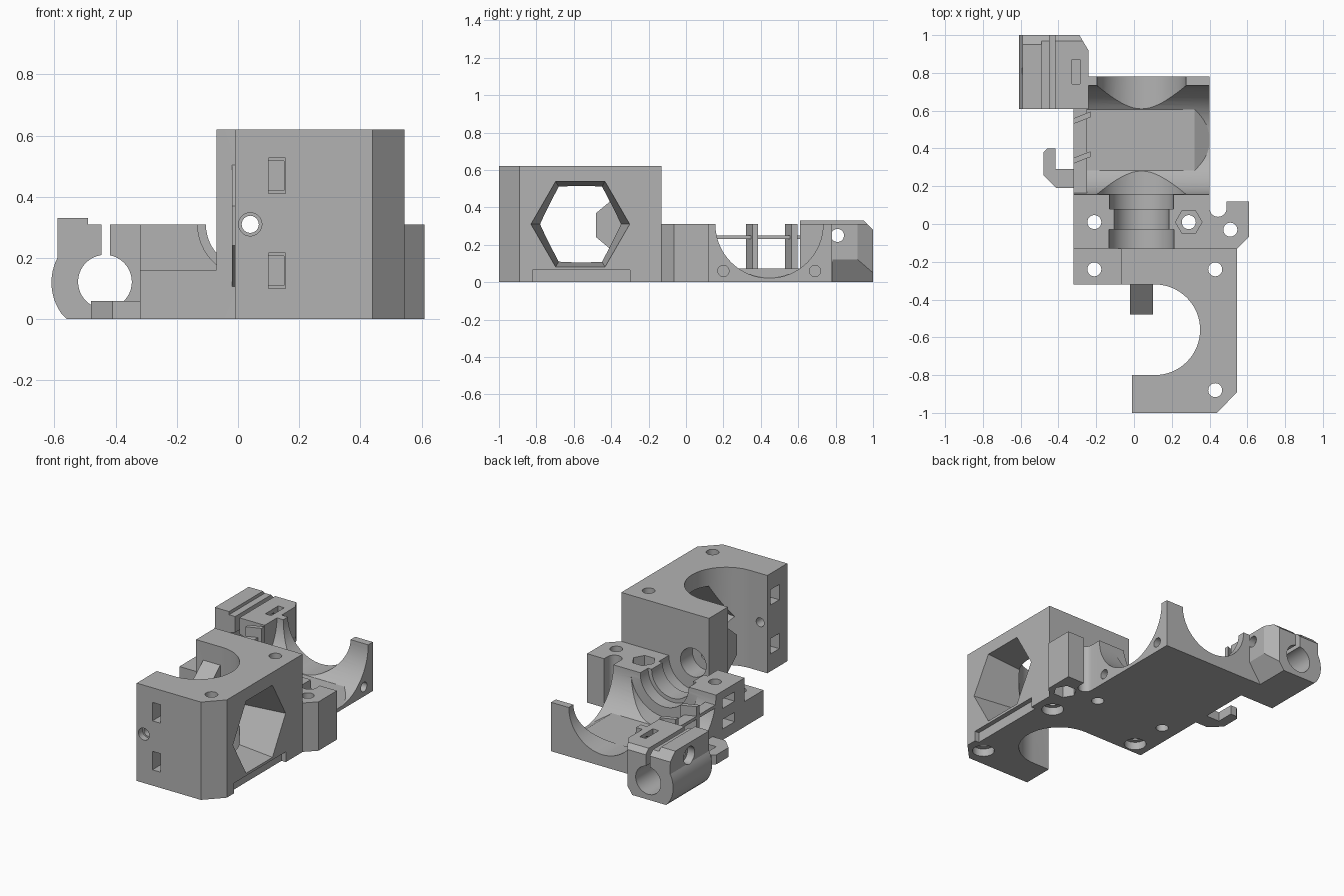
import bpy, bmesh, math

cube = bpy.data.objects.get("Cube")
if cube:
    bpy.data.objects.remove(cube, do_unlink=True)

grey = bpy.data.materials.new("plain_grey")
grey.use_nodes = True
COLOUR = (0.45, 0.45, 0.45, 1)
grey.diffuse_color = COLOUR
grey.node_tree.nodes["Principled BSDF"].inputs["Base Color"].default_value = COLOUR

PLACE = {"x": lambda u, v, w: (w, u, v),
         "y": lambda u, v, w: (u, w, v),
         "z": lambda u, v, w: (u, v, w)}


def prism(name, axis, pts, a, b, end_pts=None):
    """Loft a flat outline along an axis from a to b."""
    bm = bmesh.new()
    place = PLACE[axis]
    low = [bm.verts.new(place(u, v, a)) for u, v in pts]
    high = [bm.verts.new(place(u, v, b)) for u, v in (end_pts or pts)]
    bm.faces.new(low)
    bm.faces.new(high)
    n = len(low)
    for i in range(n):
        j = (i + 1) % n
        bm.faces.new((low[i], low[j], high[j], high[i]))
    bmesh.ops.recalc_face_normals(bm, faces=bm.faces)
    mesh = bpy.data.meshes.new(name)
    bm.to_mesh(mesh)
    bm.free()
    mesh.materials.append(grey)
    obj = bpy.data.objects.new(name, mesh)
    bpy.context.collection.objects.link(obj)
    return obj


def arc(u, v, r, start, end, steps):
    return [(u + r * math.cos(math.radians(start + (end - start) * i / steps)),
             v + r * math.sin(math.radians(start + (end - start) * i / steps)))
            for i in range(steps + 1)]


def ring(u, v, r, n=32):
    return arc(u, v, r, 0, 360, n)[:-1]


def rect(u0, u1, v0, v1):
    return [(u0, v0), (u1, v0), (u1, v1), (u0, v1)]


def cutter(axis, pts, a, b, end_pts=None):
    obj = prism("cutter", axis, pts, a, b, end_pts)
    obj.hide_render = True
    return obj


def carve(part, cutters):
    """Subtract every cutter from the part and bake the result."""
    for c in cutters:
        mod = part.modifiers.new("cut", "BOOLEAN")
        mod.operation = "DIFFERENCE"
        mod.solver = "EXACT"
        mod.object = c
    graph = bpy.context.evaluated_depsgraph_get()
    mesh = bpy.data.meshes.new_from_object(part.evaluated_get(graph))
    part.modifiers.clear()
    part.data = mesh
    for c in cutters:
        bpy.data.objects.remove(c, do_unlink=True)


def screw_hole(x, y, head=False):
    cuts = [cutter("z", ring(x, y, 0.037), -0.1, 0.7)]
    if head:
        cuts.append(cutter("z", ring(x, y, 0.065), -0.1, 0.05))
    return cuts


AX, AZ = 0.04, 0.31          # filament axis
parts = []

# Tall motor block with a round side opening
outline = [(-0.01, -1), (0.44, -1), (0.545, -0.89), (0.545, -0.13), (-0.07, -0.13),
           (-0.07, -0.32)] + arc(0.11, -0.56, 0.24, 90, -90, 32) + [(-0.01, -0.8)]
motor_block = prism("motor_block", "z", outline, 0, 0.62)
cuts = screw_hole(0.43, -0.24, True) + screw_hole(0.43, -0.88, True)
cuts += [cutter("x", ring(-0.565, AZ, 0.2, 6), 0.1, 0.56, ring(-0.565, AZ, 0.266, 6)),
         cutter("y", ring(AX, AZ, 0.028), -1.1, -0.05),
         cutter("y", ring(AX, AZ, 0.038), -1.1, -0.96),
         cutter("y", ring(AX, AZ, 0.09), -0.25, -0.05),
         cutter("x", rect(-0.82, -0.3, -0.02, 0.065), 0.515, 0.6)]
for z in (0.1, 0.41):
    cuts.append(cutter("y", rect(0.1, 0.155, z, z + 0.117), -1.1, -0.84))
    cuts.append(cutter("x", rect(-0.92, -0.83, z + 0.01, z + 0.107), -0.1, 0.15))
carve(motor_block, cuts)
parts.append(motor_block)

# Tapered filament guide inside the opening
guide = prism("filament_guide", "x", [(-0.3, 0.09), (-0.48, 0.24), (-0.48, 0.37), (-0.3, 0.52)],
              -0.02, 0.1)
carve(guide, [cutter("y", ring(AX, AZ, 0.028), -0.6, -0.2)])
parts.append(guide)

# Low step beside the motor block
step = prism("side_step", "z", rect(-0.32, -0.07, -0.32, -0.13), 0, 0.16)
carve(step, screw_hole(-0.21, -0.24, True))
parts.append(step)

# Nozzle mount with a stepped half-round seat and a side ear
outline = [(-0.32, -0.13), (0.545, -0.13), (0.61, -0.065), (0.61, 0.12), (0.49, 0.12)]
outline += arc(0.445, 0.083, 0.045, 0, -180, 14) + [(0.4, 0.14), (-0.32, 0.14)]
mount = prism("nozzle_mount", "z", outline, 0, 0.31)
cuts = [cutter("y", ring(AX, AZ, 0.172, 48), -0.2, -0.03),
        cutter("y", ring(AX, AZ, 0.145, 48), -0.1, 0.1),
        cutter("y", ring(AX, AZ, 0.17, 48), 0.08, 0.2),
        cutter("z", ring(0.29, 0.01, 0.07, 6), 0.22, 0.4),
        cutter("z", ring(0.51, -0.03, 0.07, 6), -0.1, 0.08)]
for x, y in ((-0.21, 0.01), (0.29, 0.01), (0.51, -0.03)):
    cuts += screw_hole(x, y)
for z in (0.07, 0.2):
    cuts.append(cutter("x", rect(-0.03, 0.09, z, z + 0.06), -0.4, -0.15))
carve(mount, cuts)
parts.append(mount)

# Air duct: two crossing half-round channels
outline = [(-0.32, 0.14), (0.4, 0.14), (0.4, 0.78), (-0.24, 0.78), (-0.24, 0.61), (-0.32, 0.61)]
duct = prism("air_duct", "z", outline, 0, 0.31)
cuts = [cutter("x", ring(0.445, AZ, 0.288, 64), -0.5, 0.5),
        cutter("y", ring(AX, AZ, 0.236, 64), 0.16, 0.9),
        cutter("y", ring(AX, AZ, 0.17, 48), 0.1, 0.2)]
for y in (0.2, 0.69):
    cuts.append(cutter("x", ring(y, 0.06, 0.03), 0.15, 0.5))
carve(duct, cuts)
parts.append(duct)

# Raised duct floor sloping down at the inlet
parts.append(prism("duct_floor", "y",
                   [(-0.32, 0.005), (0.4, 0.005), (0.4, 0.023), (0.32, 0.072), (-0.32, 0.072)],
                   0.28, 0.61))

# Outlet vanes
for i, y in enumerate((0.32, 0.53)):
    parts.append(prism(f"outlet_vane_{i + 1}", "z",
                       [(-0.32, y), (-0.23, y + 0.035), (-0.23, y + 0.065), (-0.32, y + 0.03)],
                       0.03, 0.31))
parts.append(prism("outlet_crossbar", "x", rect(0.155, 0.62, 0.23, 0.25), -0.32, -0.25))

# Cable hook
hook = [(-0.31, 0.19), (-0.41, 0.19), (-0.48, 0.26), (-0.48, 0.38), (-0.46, 0.4),
        (-0.415, 0.4), (-0.415, 0.29), (-0.31, 0.29)]
parts.append(prism("cable_hook", "z", hook, 0, 0.06))

# Rod clamp with a slit, pinch screw and nut slot
profile = [(-0.24, 0), (-0.56, 0)] + arc(-0.435, 0.12, 0.175, 215, 152, 12)
profile += [(-0.59, 0.33), (-0.49, 0.33), (-0.49, 0.31), (-0.24, 0.31)]
clamp = prism("rod_clamp", "y", profile, 0.61, 1)
cuts = [cutter("y", ring(-0.435, 0.122, 0.088, 40), 0.5, 1.1),
        cutter("y", rect(-0.447, -0.418, 0.15, 0.4), 0.5, 1.1),
        cutter("x", ring(0.81, 0.25, 0.035), -0.7, -0.1),
        cutter("x", ring(0.81, 0.25, 0.055), -0.7, -0.54),
        cutter("z", rect(-0.327, -0.285, 0.74, 0.87), 0.19, 0.4),
        cutter("x", [(0.94, 0.34), (1.1, 0.34), (1.1, 0.18)], -0.7, -0.1),
        cutter("z", [(-0.295, 1.01), (-0.2, 1.01), (-0.2, 0.85)], -0.1, 0.5),
        cutter("y", [(-0.33, -0.01), (-0.2, -0.01), (-0.2, 0.18)], 0.782, 1.1)]
carve(clamp, cuts)
parts.append(clamp)

# Smooth rounds, crisp edges
bpy.ops.object.select_all(action="DESELECT")
for part in parts:
    part.select_set(True)
bpy.context.view_layer.objects.active = parts[0]
bpy.ops.object.shade_smooth_by_angle(angle=math.radians(25))
